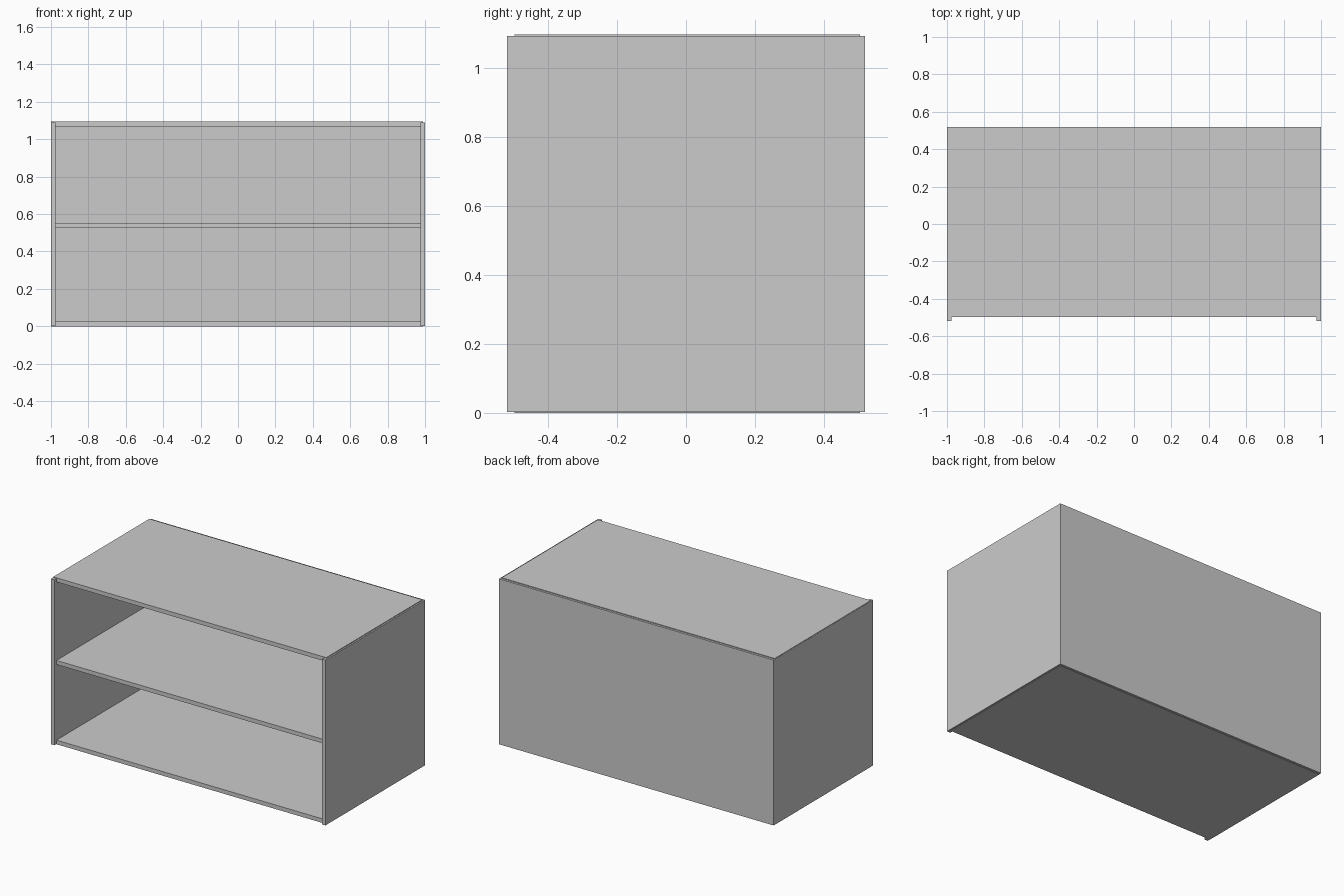
import bpy

if "Cube" in bpy.data.objects:
    bpy.data.objects.remove(bpy.data.objects["Cube"])


def box(name, x, y, z):
    """Flat panel between (min, max) pairs on each axis."""
    bpy.ops.mesh.primitive_cube_add(
        size=1, location=[(a + b) / 2 for a, b in (x, y, z)])
    ob = bpy.context.object
    ob.name = name
    ob.scale = [b - a for a, b in (x, y, z)]
    bpy.ops.object.transform_apply(location=False, rotation=False, scale=True)
    return ob


W, T = 1.0, 0.025           # half width, board thickness
FRONT, BACK = -0.518, 0.514  # side board depth
IN_FRONT, IN_BACK = -0.496, 0.504

# Upright side boards
for name, s in (("left_side", -1), ("right_side", 1)):
    box(name, sorted((s * W, s * (W - T))), (FRONT, BACK), (0.002, 1.091))

# Top and bottom boards, slightly proud of the sides
box("top_board", (-0.999, 0.99), (IN_FRONT, IN_BACK), (1.069, 1.096))
box("bottom_board", (-0.999, 0.99), (IN_FRONT, IN_BACK), (0.0, 0.027))

# Middle shelf
box("middle_shelf", (-W + T, W - T), (IN_FRONT, IN_BACK), (0.525, 0.552))

# Back panel covering the full width
box("back_panel", (-0.9995, 0.9995), (IN_BACK, 0.518), (0.002, 1.091))
